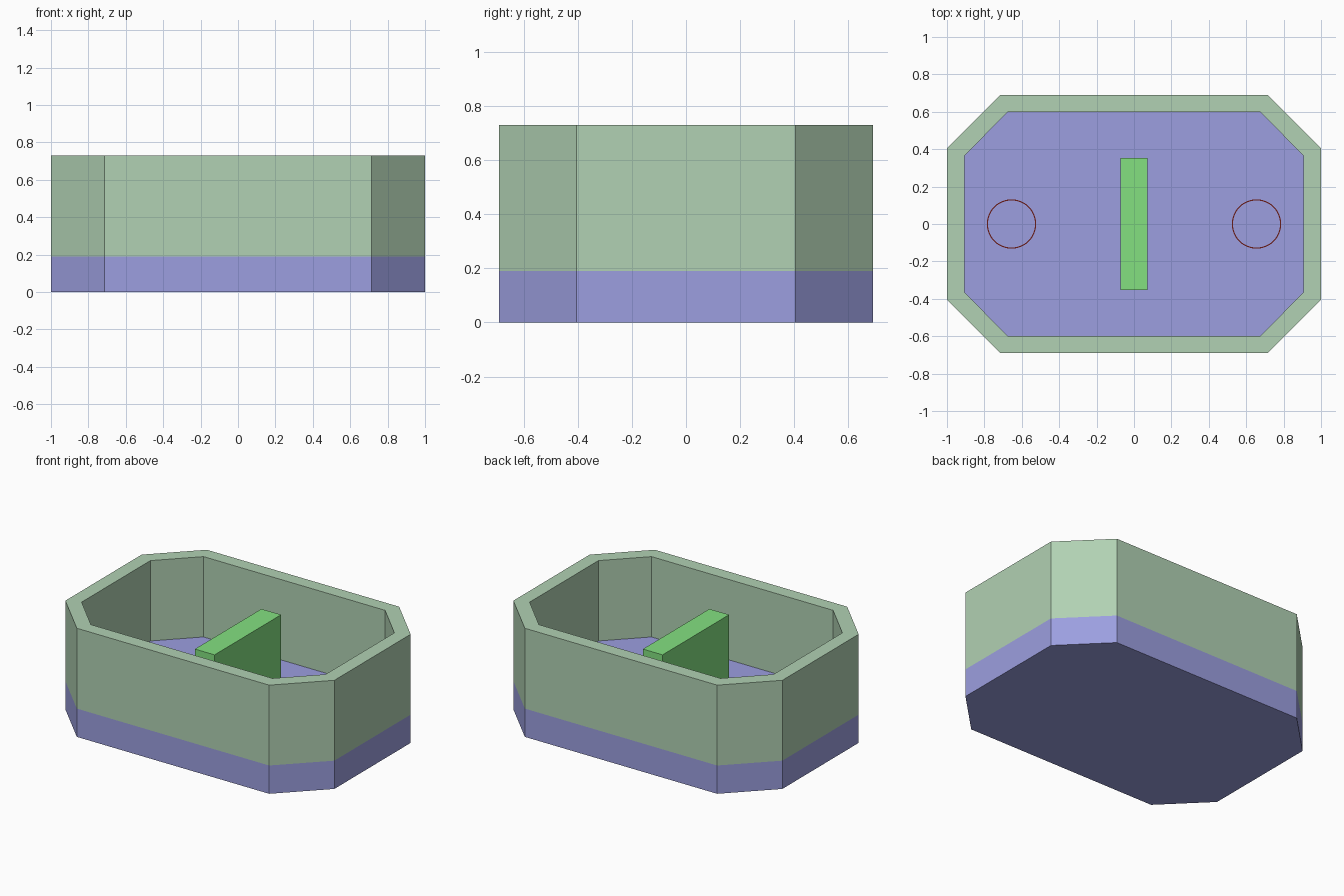
import bpy
import bmesh
import math

cube = bpy.data.objects.get("Cube")
if cube:
    bpy.data.objects.remove(cube, do_unlink=True)


def material(name, rgb):
    """Flat material from 0-255 display values, stored as linear."""
    linear = [((c / 255 + 0.055) / 1.055) ** 2.4 for c in rgb] + [1.0]
    mat = bpy.data.materials.new(name)
    mat.use_nodes = True
    mat.diffuse_color = linear
    mat.node_tree.nodes["Principled BSDF"].inputs["Base Color"].default_value = linear
    return mat


sage = material("sage green", (177, 209, 179))
lavender = material("lavender", (156, 159, 224))
bright = material("bright green", (131, 224, 128))
maroon = material("dark red", (105, 28, 25))


def finish(bm, name, mat):
    bmesh.ops.recalc_face_normals(bm, faces=bm.faces)
    mesh = bpy.data.meshes.new(name)
    bm.to_mesh(mesh)
    bm.free()
    mesh.materials.append(mat)
    obj = bpy.data.objects.new(name, mesh)
    bpy.context.collection.objects.link(obj)
    return obj


def octagon(long_x, short_y, short_x, long_y):
    """Rectangle with cut corners, one corner mirrored into four."""
    a, b = (long_x, short_y), (short_x, long_y)
    points = []
    for sx, sy, pair in ((1, 1, (a, b)), (-1, 1, (b, a)), (-1, -1, (a, b)), (1, -1, (b, a))):
        points += [(sx * x, sy * y) for x, y in pair]
    return points


def prism(name, outline, z0, z1, mat):
    bm = bmesh.new()
    base = bm.faces.new([bm.verts.new((x, y, z0)) for x, y in outline])
    top = bmesh.ops.extrude_face_region(bm, geom=[base], use_keep_orig=True)
    verts = [v for v in top["geom"] if isinstance(v, bmesh.types.BMVert)]
    bmesh.ops.translate(bm, verts=verts, vec=(0, 0, z1 - z0))
    return finish(bm, name, mat)


def hollow(name, outer, inner, z0, z1, mat, offset=(0, 0)):
    """Closed wall between two matching outlines."""
    bm = bmesh.new()
    loops = [[bm.verts.new((x + offset[0], y + offset[1], z)) for x, y in line]
             for line, z in ((outer, z0), (outer, z1), (inner, z1), (inner, z0))]
    n = len(outer)
    for k in range(4):
        p, q = loops[k], loops[(k + 1) % 4]
        for i in range(n):
            j = (i + 1) % n
            bm.faces.new((p[i], p[j], q[j], q[i]))
    return finish(bm, name, mat)


def circle(radius, count=48):
    return [(radius * math.cos(math.tau * i / count), radius * math.sin(math.tau * i / count))
            for i in range(count)]


FLOOR, RIM = 0.19, 0.73
outer = octagon(1.0, 0.405, 0.715, 0.69)
inner = octagon(0.907, 0.365, 0.675, 0.598)

# Tub: solid base with a surrounding wall
prism("base", outer, 0, FLOOR, lavender)
hollow("wall", outer, inner, FLOOR, RIM, sage)

# Upright divider in the middle of the floor
prism("divider", [(-0.073, -0.353), (0.073, -0.353), (0.073, 0.353), (-0.073, 0.353)],
      FLOOR, 0.633, bright)

# Thin ring on the floor at each end
for side, x in (("left", 0.655), ("right", -0.655)):
    hollow(side + "_floor_ring", circle(0.132), circle(0.126),
           FLOOR, FLOOR + 0.008, maroon, (x, 0))
